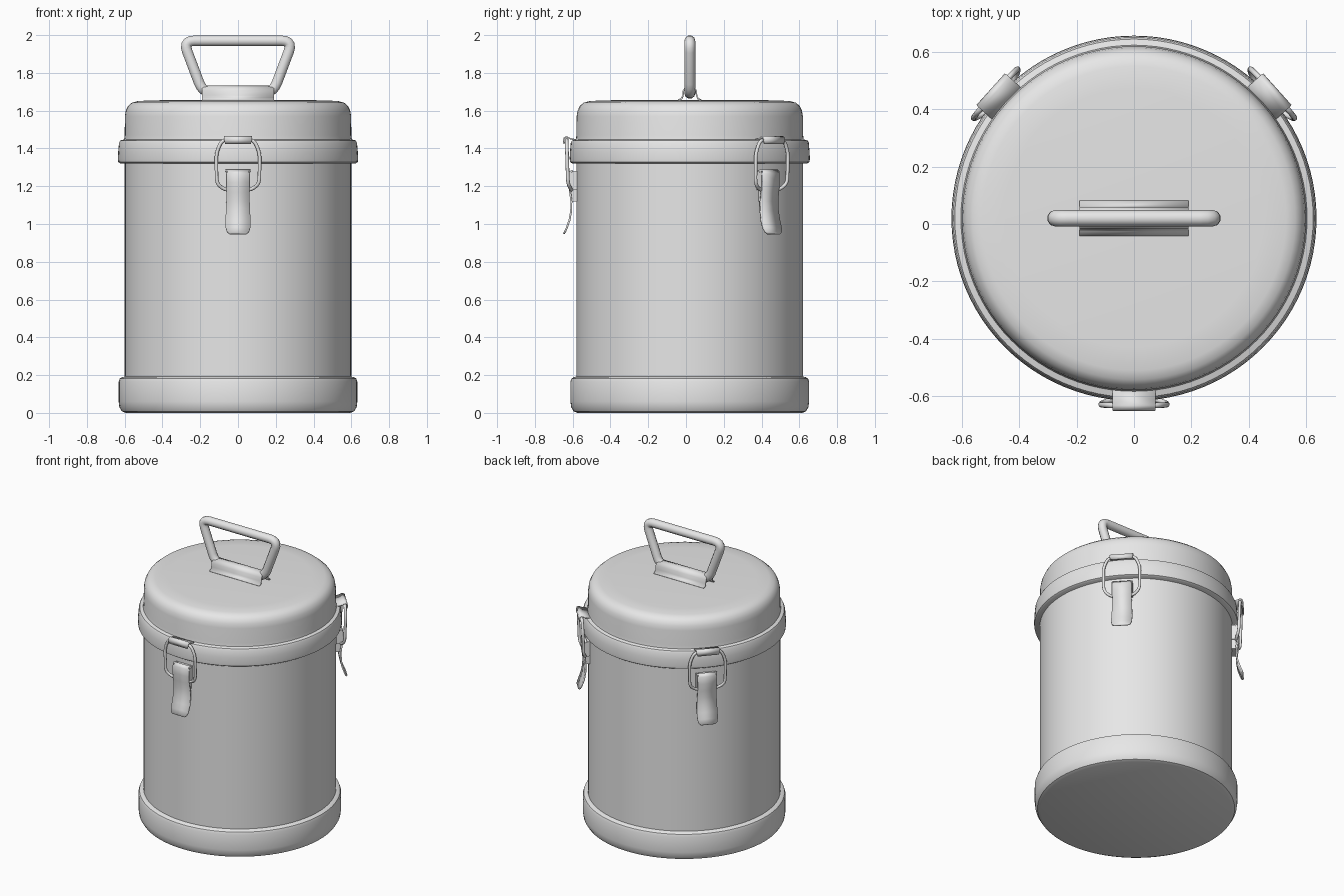
import bpy, bmesh, math
from mathutils import Vector

if "Cube" in bpy.data.objects:
    bpy.data.objects.remove(bpy.data.objects["Cube"])

CENTRE = Vector((0, 0.02, 0))   # axis of the canister

metal = bpy.data.materials.new("plain grey metal")
metal.diffuse_color = (0.8, 0.8, 0.8, 1)
metal.use_nodes = True
metal.node_tree.nodes["Principled BSDF"].inputs["Base Color"].default_value = metal.diffuse_color


def finish(ob, turn=0.0, angle=35):
    ob.location = CENTRE
    ob.rotation_euler.z = turn
    bpy.ops.object.select_all(action='DESELECT')
    ob.select_set(True)
    bpy.context.view_layer.objects.active = ob
    if ob.type == 'CURVE':
        bpy.ops.object.convert(target='MESH')
        ob = bpy.context.object
    ob.data.materials.clear()
    ob.data.materials.append(metal)
    bpy.ops.object.shade_smooth_by_angle(angle=math.radians(angle))
    return ob


def add_mesh(name, bm):
    bmesh.ops.recalc_face_normals(bm, faces=bm.faces[:])
    me = bpy.data.meshes.new(name)
    bm.to_mesh(me)
    bm.free()
    ob = bpy.data.objects.new(name, me)
    bpy.context.collection.objects.link(ob)
    return ob


def lathe(name, profile, n=96):
    """Spin an (r, z) profile that starts and ends on the axis."""
    bm = bmesh.new()
    rings = []
    for r, z in profile:
        if r == 0:
            rings.append([bm.verts.new((0, 0, z))] * n)
        else:
            rings.append([bm.verts.new((r * math.cos(2 * math.pi * i / n),
                                        r * math.sin(2 * math.pi * i / n), z)) for i in range(n)])
    for a, b in zip(rings, rings[1:]):
        for i in range(n):
            j = (i + 1) % n
            bm.faces.new(list(dict.fromkeys((a[i], a[j], b[j], b[i]))))
    return finish(add_mesh(name, bm))


def rounded(points, radius, steps=5):
    """Round the corners of a closed loop of points."""
    pts = [Vector(p) for p in points]
    out = []
    for i, p in enumerate(pts):
        a, b = pts[i - 1] - p, pts[(i + 1) % len(pts)] - p
        s = p + a.normalized() * min(radius, a.length * 0.45)
        e = p + b.normalized() * min(radius, b.length * 0.45)
        for k in range(steps + 1):
            t = k / steps
            out.append(s * (1 - t) ** 2 + p * 2 * t * (1 - t) + e * t * t)
    return out


def tube(name, points, thickness, radius, turn=0.0):
    cu = bpy.data.curves.new(name, 'CURVE')
    cu.dimensions = '3D'
    cu.bevel_depth = thickness
    cu.bevel_resolution = 3
    sp = cu.splines.new('POLY')
    path = rounded(points, radius)
    sp.points.add(len(path) - 1)
    for q, p in zip(sp.points, path):
        q.co = (*p, 1)
    sp.use_cyclic_u = True
    ob = bpy.data.objects.new(name, cu)
    bpy.context.collection.objects.link(ob)
    return finish(ob, turn, 60)


def sheet(name, rows, thickness, turn=0.0):
    """Bent metal sheet from rows of (half width, y, z)."""
    bm = bmesh.new()
    vs = [[bm.verts.new((s * w, y, z)) for s in (-1, 1)] for w, y, z in rows]
    for a, b in zip(vs, vs[1:]):
        bm.faces.new((a[0], a[1], b[1], b[0]))
    ob = add_mesh(name, bm)
    m = ob.modifiers.new("thickness", 'SOLIDIFY')
    m.thickness = thickness
    m.offset = 0
    return finish(ob, turn, 50)


def block(name, size, pos, turn=0.0):
    bm = bmesh.new()
    bmesh.ops.create_cube(bm, size=1)
    for v in bm.verts:
        v.co = Vector(a * b for a, b in zip(v.co, size)) + Vector(pos)
    return finish(add_mesh(name, bm), turn)


# Body wall with the thicker foot band
lathe("canister_body", [(0, 0), (0.595, 0), (0.615, 0.008), (0.628, 0.03), (0.632, 0.06),
                        (0.632, 0.165), (0.626, 0.182), (0.612, 0.19), (0.6, 0.192),
                        (0.6, 1.36), (0, 1.36)])

# Lid with rolled rim and soft shoulder
lathe("lid", [(0, 1.325), (0.622, 1.32), (0.634, 1.328), (0.636, 1.345), (0.634, 1.385),
              (0.63, 1.43), (0.624, 1.442), (0.603, 1.448), (0.6, 1.47), (0.599, 1.57),
              (0.594, 1.6), (0.582, 1.625), (0.562, 1.642), (0.53, 1.651), (0.45, 1.655),
              (0, 1.657)])

# Carrying handle and the saddle that clamps it to the lid
tube("carrying_handle", [(-0.185, 0, 1.692), (0.185, 0, 1.692),
                         (0.29, 0, 1.97), (-0.29, 0, 1.97)], 0.029, 0.06)
saddle = [(-0.06, 1.657), (-0.043, 1.664), (-0.036, 1.68), (-0.034, 1.705), (-0.023, 1.722)]
arch = saddle + [(0, 1.728)] + [(-y, z) for y, z in reversed(saddle)]
sheet("handle_saddle", [(0.19, y, z) for y, z in arch], 0.008)

# Three clip latches around the rim
for place, deg in (("front", 0), ("back_right", 132), ("back_left", -132)):
    turn = math.radians(deg)
    sheet(place + "_latch_hook",
          [(0.075, -0.595, 1.443), (0.075, -0.635, 1.453), (0.075, -0.652, 1.462),
           (0.075, -0.664, 1.457), (0.073, -0.668, 1.442), (0.068, -0.664, 1.425)], 0.008, turn)
    tube(place + "_latch_wire",
         [(-0.085, -0.652, 1.446), (0.085, -0.652, 1.446), (0.115, -0.65, 1.375),
          (0.113, -0.645, 1.215), (0.07, -0.628, 1.18), (-0.07, -0.628, 1.18),
          (-0.113, -0.645, 1.215), (-0.115, -0.65, 1.375)], 0.0095, 0.03, turn)
    sheet(place + "_latch_lever",
          [(0.066, -0.622, 1.285), (0.062, -0.637, 1.265), (0.06, -0.64, 1.22),
           (0.06, -0.634, 1.17), (0.062, -0.627, 1.12), (0.064, -0.628, 1.07),
           (0.066, -0.637, 1.02), (0.065, -0.651, 0.98), (0.058, -0.661, 0.958),
           (0.045, -0.667, 0.948)], 0.01, turn)
    block(place + "_latch_mount", (0.1, 0.036, 0.16), (0, -0.608, 1.2), turn)
    for side in (-1, 1):   # ears that carry the wire pivot
        block(place + "_latch_ear", (0.008, 0.04, 0.1), (side * 0.06, -0.618, 1.23), turn)
